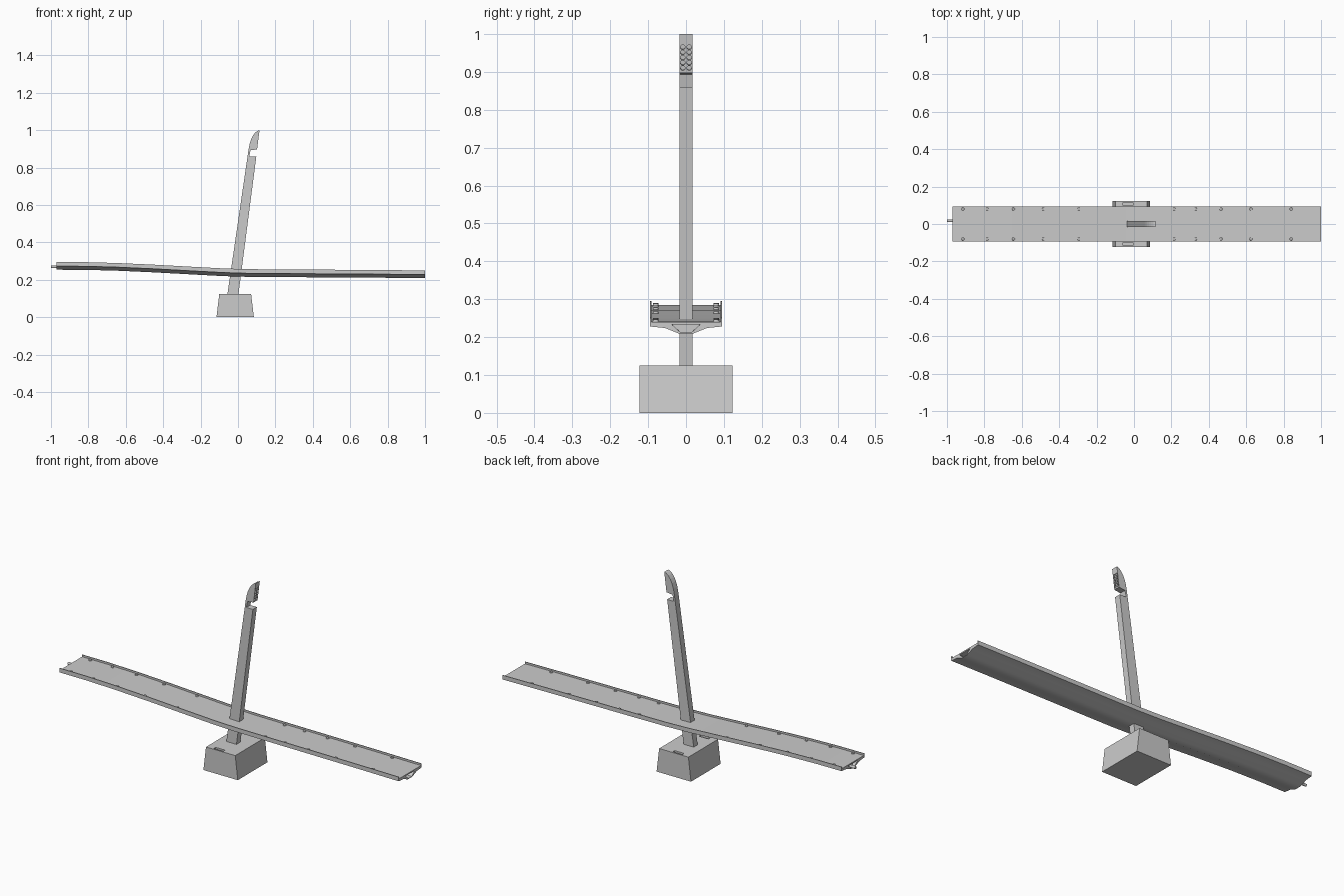
import bpy, bmesh, math
from mathutils import Vector, Matrix

if "Cube" in bpy.data.objects:
    bpy.data.objects.remove(bpy.data.objects["Cube"])

grey = bpy.data.materials.new("concrete grey")
grey.diffuse_color = (0.6, 0.6, 0.6, 1)
grey.use_nodes = True
grey.node_tree.nodes["Principled BSDF"].inputs["Base Color"].default_value = grey.diffuse_color


def finish(name, bm, smooth=False):
    bmesh.ops.recalc_face_normals(bm, faces=bm.faces[:])
    me = bpy.data.meshes.new(name)
    bm.to_mesh(me)
    bm.free()
    me.materials.append(grey)
    if smooth:
        for p in me.polygons:
            p.use_smooth = True
        me.set_sharp_from_angle(angle=math.radians(25))
    ob = bpy.data.objects.new(name, me)
    bpy.context.collection.objects.link(ob)
    return ob


def loft(name, rings, smooth=False):
    """Skin a row of matching closed rings and cap both ends."""
    bm = bmesh.new()
    vs = [[bm.verts.new(p) for p in r] for r in rings]
    n = len(vs[0])
    for a, b in zip(vs, vs[1:]):
        for i in range(n):
            j = (i + 1) % n
            bm.faces.new((a[i], a[j], b[j], b[i]))
    bm.faces.new(vs[0])
    bm.faces.new(vs[-1])
    return finish(name, bm, smooth)


def extrude_y(name, profile, half):
    return loft(name, [[(x, y, z) for x, z in profile] for y in (-half, half)])


def cut(target, cutter):
    mod = target.modifiers.new("cut", 'BOOLEAN')
    mod.operation = 'DIFFERENCE'
    mod.solver = 'EXACT'
    mod.object = cutter
    cutter.hide_render = True
    cutter.hide_viewport = True


# Footing block, sloped front to back, with two lifting slots
base = extrude_y("base_block", [(-.115, 0), (.085, 0), (.07, .125), (-.10, .125)], .123)
bm = bmesh.new()
for s in (-1, 1):
    bmesh.ops.create_cube(bm, size=1, matrix=Matrix.Translation((-.032, s * .108, .125))
                          @ Matrix.Diagonal((.055, .016, .04, 1)))
cut(base, finish("slot_cutter", bm))

# Leaning mast with notch and rounded head
mast = extrude_y("mast", [(-.057, .12), (.002, .12), (.098, .86), (.060, .86), (.067, .893),
                          (.102, .897), (.115, 1.0), (.103, .996), (.091, .986), (.080, .971),
                          (.070, .951), (.062, .925), (.056, .895), (.051, .86)], .0165)

# Two columns of lamp holes in the head
low, high = Vector((.102, 0, .897)), Vector((.115, 0, 1.0))
along = (high - low).normalized()
out = Vector((along.z, 0, -along.x))
bm = bmesh.new()
for row in range(5):
    for s in (-1, 1):
        p = low.lerp(high, (.910 + .0137 * row - low.z) / (high.z - low.z))
        p.y = s * .0085
        bmesh.ops.create_cone(bm, cap_ends=True, segments=14, radius1=.0062, radius2=.0062, depth=.02,
                              matrix=Matrix.Translation(p) @ out.to_track_quat('Z', 'Y').to_matrix().to_4x4())
cut(mast, finish("lamp_hole_cutter", bm))

# Rail-top height along the walkway
curve = [(-.97, .295), (-.82, .2945), (-.65, .290), (-.45, .281), (-.25, .270), (-.08, .261),
         (.05, .257), (.25, .2555), (.5, .254), (.75, .2525), (1, .250)]


def top_z(x):
    for (x0, z0), (x1, z1) in zip(curve, curve[1:]):
        if x <= x1:
            return z0 + (z1 - z0) * (x - x0) / (x1 - x0)
    return curve[-1][1]


def sweep(name, section, x0, x1):
    xs = [x0] + [x for x, _ in curve if x0 < x < x1] + [x1]
    return loft(name, [[(x, y, top_z(x) + z) for y, z in section] for x in xs], True)


def mirrored(half):
    return half + [(-y, z) for y, z in reversed(half)]


# Walkway: hollow hull with rails, floor plate and recessed ends
hull = mirrored([(.014, -.038), (.038, -.016), (.0905, -.016), (.0905, 0), (.0945, 0),
                 (.0945, -.022), (.055, -.026), (.018, -.041)])
floor = mirrored([(.0905, -.0165), (.0905, -.010)])
plug = mirrored([(.0145, -.0385), (.0385, -.0155)])
for name, a, b in (("long", -.97, .75), ("end", .75, 1)):
    sweep("walkway_hull_" + name, hull, a, b)
    sweep("walkway_floor_" + name, floor, a, b)
sweep("bulkhead_right", plug, .965, .97)
sweep("bulkhead_left", plug, -.955, -.95)

# Round studs along both rails
bm = bmesh.new()
for x in (-.915, -.785, -.645, -.485, -.295, .215, .33, .465, .625, .84):
    for s in (-1, 1):
        bmesh.ops.create_cone(bm, cap_ends=True, segments=12, radius1=.008, radius2=.007, depth=.006,
                              matrix=Matrix.Translation((x, s * .08, top_z(x) - .008)))
finish("floor_studs", bm)

# Small coupling peg at the raised end
bm = bmesh.new()
bmesh.ops.create_cone(bm, cap_ends=True, segments=12, radius1=.007, radius2=.007, depth=.06,
                      matrix=Matrix.Translation((-.97, .018, .27)) @ Matrix.Rotation(math.pi / 2, 4, 'Y'))
finish("coupling_peg", bm, True)
